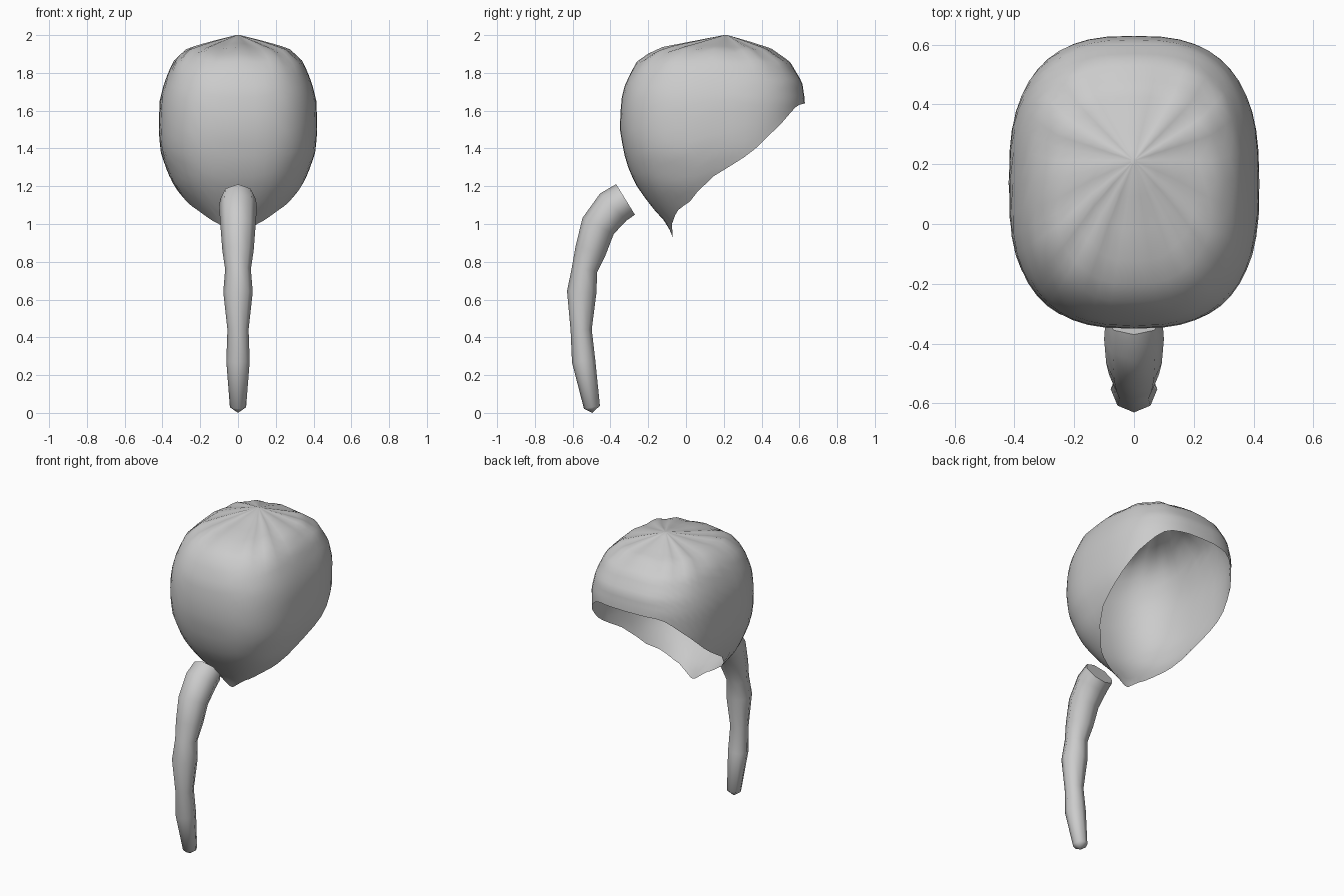
import bpy
import bmesh
import math
from mathutils import Vector

cube = bpy.data.objects.get("Cube")
if cube:
    bpy.data.objects.remove(cube, do_unlink=True)

hair = bpy.data.materials.new("hair_grey")
hair.use_nodes = True
GREY = (0.6, 0.6, 0.6, 1)
hair.diffuse_color = GREY
hair.node_tree.nodes["Principled BSDF"].inputs["Base Color"].default_value = GREY


def finish(name, bm, angle):
    mesh = bpy.data.meshes.new(name)
    bm.normal_update()
    bm.to_mesh(mesh)
    bm.free()
    mesh.materials.append(hair)
    obj = bpy.data.objects.new(name, mesh)
    bpy.context.collection.objects.link(obj)
    bpy.ops.object.select_all(action="DESELECT")
    obj.select_set(True)
    bpy.context.view_layer.objects.active = obj
    bpy.ops.object.shade_smooth_by_angle(angle=math.radians(angle))


def bridge(bm, upper, lower):
    n = len(upper)
    for i in range(n):
        k = (i + 1) % n
        bm.faces.new((upper[i], lower[i], lower[k], upper[k]))


# Hair cap: height, front y, back y, half width of each level
LEVELS = [
    (2.0, 0.2, 0.22, 0.01), (1.965, 0.02, 0.34, 0.15), (1.93, -0.16, 0.45, 0.27),
    (1.86, -0.26, 0.55, 0.345), (1.75, -0.32, 0.615, 0.39), (1.65, -0.345, 0.63, 0.415),
    (1.5, -0.35, 0.62, 0.42), (1.38, -0.33, 0.6, 0.41), (1.28, -0.3, 0.6, 0.375),
    (1.2, -0.26, 0.55, 0.34), (1.1, -0.19, 0.5, 0.265), (1.0, -0.1, 0.4, 0.17),
    (0.93, -0.07, 0.35, 0.06),
]
# Slanted opening: height and y of the edge
RIM = [(1.66, 0.7), (1.63, 0.59), (1.53, 0.5), (1.41, 0.38), (1.34, 0.29), (1.28, 0.18),
       (1.21, 0.09), (1.12, 0.02), (1.07, -0.05), (1.0, -0.075), (0.93, -0.07)]


def rim_y(z):
    for (z0, y0), (z1, y1) in zip(RIM, RIM[1:]):
        if z0 >= z >= z1:
            return y0 + (y1 - y0) * (z0 - z) / (z0 - z1)
    return 1 if z > 1 else RIM[-1][1]


def rounded(v):
    return math.copysign(abs(v) ** 0.74, v)


def cap_point(angle, u):
    i = min(int(u), len(LEVELS) - 2)
    f = u - i
    z, front, back, width = [a + (b - a) * f for a, b in zip(LEVELS[i], LEVELS[i + 1])]
    y = (front + back) / 2 + (back - front) / 2 * rounded(math.sin(angle))
    # Gathered folds fade out away from the crown
    fold = 0.006 * math.sin(min(u / 4, 1) * math.pi) * (1 - math.cos(12 * angle))
    return Vector((width * rounded(math.cos(angle)), y, z - fold))


def edge_level(angle):
    last = len(LEVELS) - 1
    steps = 600
    for k in range(steps + 1):
        u = last * k / steps
        p = cap_point(angle, u)
        if p.y >= rim_y(p.z):
            return u
    return last


bm = bmesh.new()
COLUMNS, ROWS = 48, 20
angles = [2 * math.pi * i / COLUMNS for i in range(COLUMNS)]
ends = [edge_level(a) for a in angles]
rows = [[bm.verts.new(cap_point(a, e * r / ROWS)) for a, e in zip(angles, ends)]
        for r in range(ROWS + 1)]
for upper, lower in zip(rows, rows[1:]):
    bridge(bm, upper, lower)
bm.faces.new(rows[0])
finish("hair_cap", bm, 60)

# Ponytail: y, z and radius along its length
TAIL = [(-0.32, 1.13, 0.095), (-0.385, 1.09, 0.1), (-0.465, 0.99, 0.093),
        (-0.505, 0.86, 0.083), (-0.537, 0.76, 0.068), (-0.552, 0.64, 0.078),
        (-0.555, 0.44, 0.056), (-0.542, 0.275, 0.062), (-0.498, 0.03, 0.043)]
bm = bmesh.new()
rings = []
for i, (y, z, r) in enumerate(TAIL):
    a, b = TAIL[max(i - 1, 0)], TAIL[min(i + 1, len(TAIL) - 1)]
    along = Vector((0, b[0] - a[0], b[1] - a[1])).normalized()
    side = Vector((1, 0, 0))
    out = side.cross(along)
    ring = []
    for k in range(8):
        t = math.tau * k / 8
        ring.append(bm.verts.new(Vector((0, y, z)) + r * (math.cos(t) * side + math.sin(t) * out)))
    rings.append(ring)
for upper, lower in zip(rings, rings[1:]):
    bridge(bm, upper, lower)
bm.faces.new(rings[0])
tip = bm.verts.new((0, -0.497, 0))
for k in range(8):
    bm.faces.new((rings[-1][k], tip, rings[-1][(k + 1) % 8]))
bmesh.ops.recalc_face_normals(bm, faces=bm.faces)
finish("ponytail", bm, 60)
